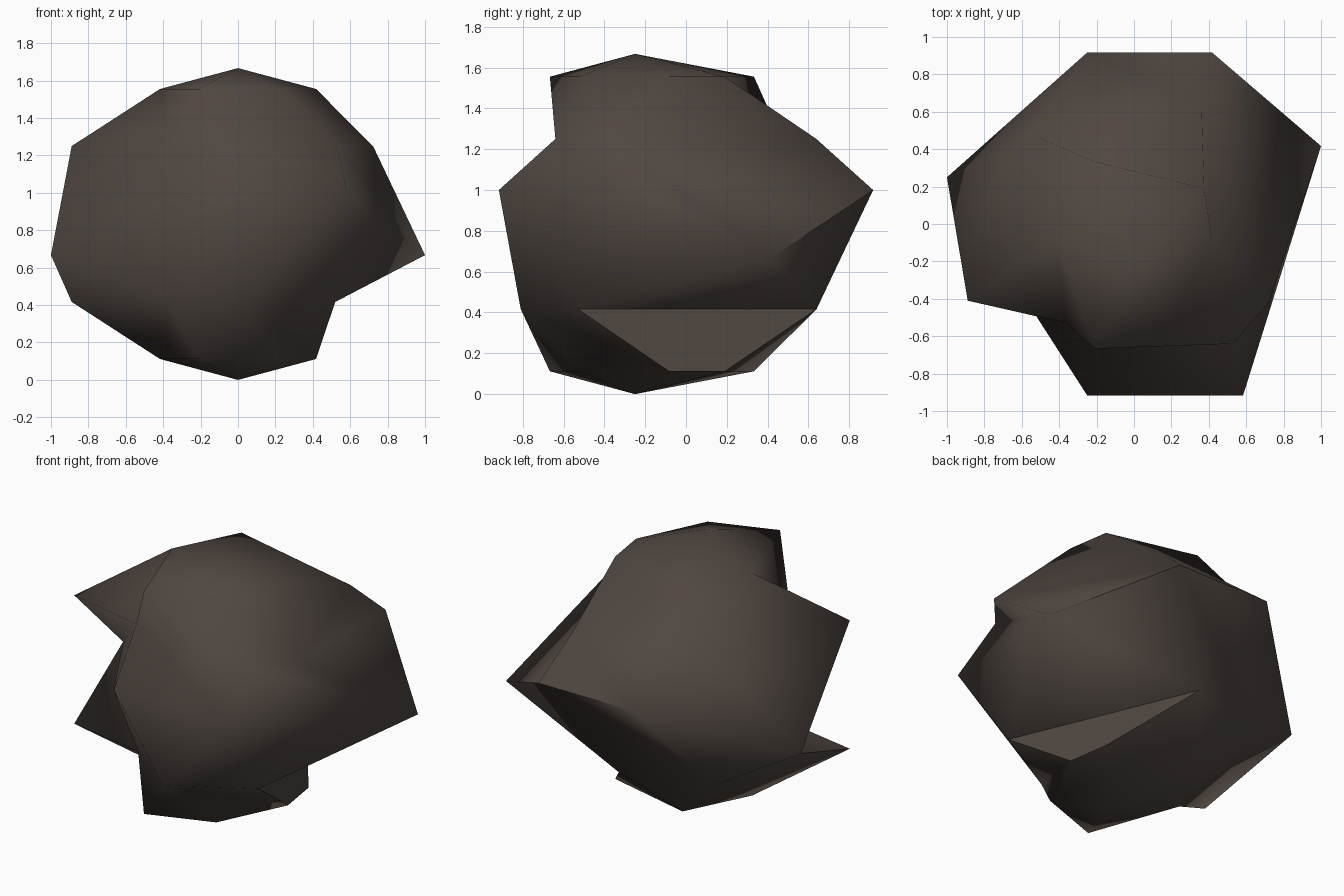
import bpy, bmesh, math

if "Cube" in bpy.data.objects:
    bpy.data.objects.remove(bpy.data.objects["Cube"])

# one stone colour
stone = bpy.data.materials.new("dark brown stone")
stone.diffuse_color = (0.08, 0.062, 0.052, 1)
stone.use_nodes = True
stone.node_tree.nodes["Principled BSDF"].inputs["Base Color"].default_value = stone.diffuse_color

R = 1.667 / 2
# plan positions of the six corners of each ring: E, NE, NW, W, SW, SE
crown = [(.417, -.083), (.375, .19), (-.208, .333), (-.417, -.083), (-.208, -.667), (.208, -.52)]
shoulder = [(.722, -.42), (.361, .639), (-.53, .47), (-.889, -.41), (-.36, -.53), (.528, -.64)]
waist = [(1, .417), (.417, .917), (-.25, .917), (-1, .25), (-.25, -.917), (.583, -.917)]
waist_z = [.667, 1, 1, .667, 1, 1]
foot = [(.52, -.53), (.03, .64), (-.53, .47), (-.889, -.41), (-.36, -.51), (.03, -.81)]

bm = bmesh.new()


def ring(plan, heights):
    return [bm.verts.new((x, y, z)) for (x, y), z in zip(plan, heights)]


# rough six-sided sphere with knocked-about corners
h1, h2 = R * math.cos(math.radians(30)), R * 0.5
rings = [ring(crown, [R + h1] * 6), ring(shoulder, [R + h2] * 6), ring(waist, waist_z),
         ring(foot, [R - h2] * 6), ring(crown, [R - h1] * 6)]
top = bm.verts.new((0, -.25, 2 * R))
bottom = bm.verts.new((0, -.25, 0))
for i in range(6):
    j = (i + 1) % 6
    bm.faces.new((top, rings[0][i], rings[0][j]))
    bm.faces.new((bottom, rings[4][j], rings[4][i]))
    for a, b in zip(rings, rings[1:]):
        bm.faces.new((a[i], b[i], b[j], a[j]))
bmesh.ops.recalc_face_normals(bm, faces=bm.faces[:])

mesh = bpy.data.meshes.new("boulder")
bm.to_mesh(mesh)
bm.free()
mesh.materials.append(stone)
boulder = bpy.data.objects.new("boulder", mesh)
bpy.context.collection.objects.link(boulder)

# soft shading over the rock surface
bpy.context.view_layer.objects.active = boulder
boulder.select_set(True)
bpy.ops.object.shade_smooth_by_angle(angle=math.radians(80))
